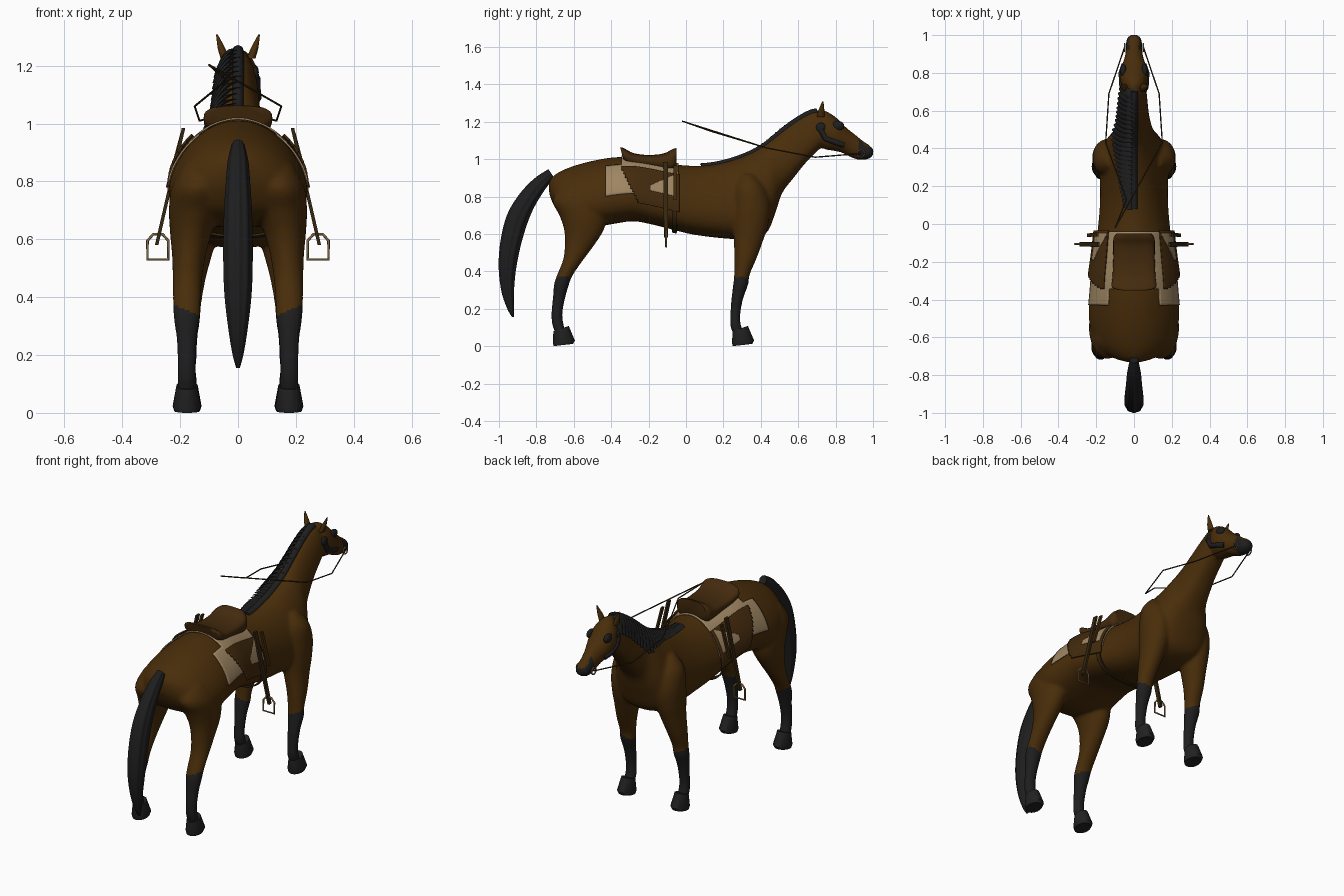
import bpy, bmesh
from math import sin, cos, pi, asin
from mathutils import Matrix, Vector

if "Cube" in bpy.data.objects:
    bpy.data.objects.remove(bpy.data.objects["Cube"])


def material(name, r, g, b):
    m = bpy.data.materials.new(name)
    m.use_nodes = True
    m.diffuse_color = (r, g, b, 1)
    bsdf = next(n for n in m.node_tree.nodes if n.type == 'BSDF_PRINCIPLED')
    bsdf.inputs["Base Color"].default_value = (r, g, b, 1)
    bsdf.inputs["Roughness"].default_value = 0.8
    return m


COAT = material("bay coat", .066, .026, .003)
BLACK = material("black hair", .013, .013, .014)
HOOF = material("dark hoof", .016, .015, .015)
SADDLE = material("saddle leather", .056, .023, .004)
STRAP = material("strap leather", .036, .019, .005)
PAD = material("tan pad", .35, .24, .125)
METAL = material("brass metal", .23, .14, .055)


def finish(bm, name, mat):
    bmesh.ops.recalc_face_normals(bm, faces=bm.faces)
    me = bpy.data.meshes.new(name)
    bm.to_mesh(me)
    bm.free()
    me.materials.append(mat)
    me.shade_smooth()
    me.set_sharp_from_angle(angle=0.8)
    ob = bpy.data.objects.new(name, me)
    bpy.context.collection.objects.link(ob)
    return ob


def spline(pts, n):
    out = []
    for i in range(len(pts) - 1):
        a, b, c, d = (pts[min(max(i + k, 0), len(pts) - 1)] for k in (-1, 0, 1, 2))
        for k in range(n):
            t = k / n
            out.append(tuple(q + .5 * t * (r - p + t * (2*p - 5*q + 4*r - s + t * (3*q - p - 3*r + s)))
                             for p, q, r, s in zip(a, b, c, d)))
    return out + [pts[-1]]


def power_of(f, p):
    return abs(f) ** p * (1 if f > 0 else -1)


def loft(name, stations, mat, segs=24, steps=4, ridge=0, power=1, egg=0):
    """Each station: y and z of two opposite points, half width, optional x."""
    stations = [s if len(s) == 6 else (*s, 0) for s in stations]
    bm = bmesh.new()
    rings = []
    for y1, z1, y2, z2, w, x in spline(stations, steps):
        ring = []
        for i in range(segs):
            a = 2 * pi * i / segs
            r = 1 + ridge * cos(9 * a)
            c, s = r * power_of(cos(a), power), r * power_of(sin(a), power)
            c -= egg * s * s
            ring.append(bm.verts.new((x + w * s, (y1 + y2 + c * (y1 - y2)) / 2,
                                      (z1 + z2 + c * (z1 - z2)) / 2)))
        rings.append(ring)
    for p, q in zip(rings, rings[1:]):
        for i in range(segs):
            j = (i + 1) % segs
            bm.faces.new((p[i], p[j], q[j], q[i]))
    bm.faces.new(rings[0])
    bm.faces.new(rings[-1])
    return finish(bm, name, mat)


def tube(name, pts, r, mat, closed=False):
    cu = bpy.data.curves.new(name, 'CURVE')
    cu.dimensions = '3D'
    cu.bevel_depth, cu.bevel_resolution, cu.use_fill_caps = r, 2, True
    sp = cu.splines.new('POLY')
    sp.points.add(len(pts) - 1)
    for p, co in zip(sp.points, pts):
        p.co = (*co, 1)
    sp.use_cyclic_u = closed
    cu.materials.append(mat)
    ob = bpy.data.objects.new(name, cu)
    bpy.context.collection.objects.link(ob)
    bpy.ops.object.select_all(action='DESELECT')
    ob.select_set(True)
    bpy.context.view_layer.objects.active = ob
    bpy.ops.object.convert(target='MESH')


def blob(name, loc, size, mat):
    bm = bmesh.new()
    bmesh.ops.create_uvsphere(bm, u_segments=16, v_segments=10, radius=1,
                              matrix=Matrix.Translation(loc) @ Matrix.Diagonal((*size, 1)))
    finish(bm, name, mat)


def plank(name, outline, side, x0, slope, thick, mat):
    """Flat panel drawn in y and z, leaning outward toward the bottom."""
    bm = bmesh.new()
    a, b = ([bm.verts.new((side * (x0 + d - slope * (z - .76)), y, z)) for y, z in outline]
            for d in (0, thick))
    bm.faces.new(a)
    bm.faces.new(b)
    for i in range(len(a)):
        j = (i + 1) % len(a)
        bm.faces.new((a[i], a[j], b[j], b[i]))
    finish(bm, name, mat)


# Trunk and neck, rump to poll; egg-shaped section, widest below the middle
EGG = .3
TRUNK = [(-.735, .87, -.73, .81, .03), (-.715, .905, -.705, .75, .11), (-.66, .94, -.66, .69, .185),
         (-.58, .97, -.58, .655, .225), (-.48, .995, -.48, .64, .24), (-.38, 1.01, -.38, .655, .233),
         (-.28, 1.01, -.28, .668, .224), (-.18, .995, -.18, .65, .21), (-.08, .975, -.08, .625, .198),
         (.02, .965, .02, .6, .187), (.12, .968, .12, .585, .18), (.21, .985, .22, .575, .18),
         (.29, 1.01, .33, .57, .184), (.36, 1.04, .43, .605, .168), (.42, 1.075, .48, .72, .136),
         (.47, 1.115, .515, .82, .102), (.53, 1.165, .58, .905, .083), (.6, 1.215, .64, .98, .074),
         (.67, 1.253, .72, 1.06, .066), (.72, 1.26, .77, 1.1, .05)]
DENSE = spline(TRUNK, 6)


def surf(y, a, off):
    """Point on the trunk at crest position y and angle a from the top."""
    for p, q in zip(DENSE, DENSE[1:]):
        if q[0] >= y:
            break
    t = (y - p[0]) / (q[0] - p[0])
    y1, z1, y2, z2, w = (m + t * (n - m) for m, n in zip(p, q))
    u = Vector((0, y1 - y2, z1 - z2)) / 2
    mid = Vector((0, y1 + y2, z1 + z2)) / 2
    c = cos(a) - EGG * sin(a) ** 2
    return mid + u.normalized() * (u.length + off) * c + Vector(((w + off) * sin(a), 0, 0))


def shell(name, y0, y1, a0, a1, off, thick, mat, keep=lambda c: True):
    """Sheet that follows the trunk, trimmed by a rule on face centres."""
    bm = bmesh.new()
    ny, na = 32, 48
    g = [[bm.verts.new(surf(y0 + (y1 - y0) * i / ny, a0 + (a1 - a0) * j / na, off))
          for j in range(na + 1)] for i in range(ny + 1)]
    for i in range(ny):
        for j in range(na):
            f = bm.faces.new((g[i][j], g[i + 1][j], g[i + 1][j + 1], g[i][j + 1]))
            if not keep(f.calc_center_median()):
                bm.faces.remove(f)
    bmesh.ops.delete(bm, geom=[v for v in bm.verts if not v.link_faces], context='VERTS')
    ob = finish(bm, name, mat)
    mod = ob.modifiers.new("thickness", 'SOLIDIFY')
    mod.thickness, mod.offset = thick, 0


# Body: trunk, head and four legs fused into one skin
HEAD = [(.70, 1.25, .70, 1.14, .03), (.74, 1.26, .73, 1.06, .066), (.8, 1.225, .785, 1.045, .076),
        (.85, 1.175, .83, 1.035, .064), (.9, 1.135, .87, 1.015, .049), (.95, 1.095, .905, 1, .043),
        (.98, 1.075, .94, .995, .043), (1, 1.055, .975, 1, .034), (1.004, 1.045, .998, 1.015, .016)]
HIND = [(.86, -.66, -.52, .13, .06), (.78, -.715, -.43, .14, .09), (.7, -.678, -.42, .15, .089),
        (.62, -.652, -.44, .163, .072), (.54, -.648, -.49, .17, .058), (.46, -.658, -.55, .175, .051),
        (.38, -.69, -.605, .177, .048), (.33, -.706, -.625, .177, .046), (.26, -.712, -.645, .177, .036),
        (.18, -.72, -.66, .177, .032), (.12, -.717, -.655, .177, .032), (.07, -.70, -.64, .177, .032)]
FORE = [(.92, .3, .36, .12, .03), (.85, .26, .42, .13, .078), (.75, .25, .45, .138, .083),
        (.65, .25, .44, .142, .078), (.57, .255, .415, .15, .067), (.47, .258, .378, .165, .055),
        (.38, .257, .34, .172, .046), (.33, .252, .333, .175, .045), (.25, .242, .305, .175, .035),
        (.16, .236, .29, .175, .031), (.11, .236, .295, .175, .032), (.07, .25, .31, .175, .032)]
parts = [loft("body", TRUNK, COAT, 48, egg=EGG), loft("head", HEAD, COAT, 32)]
for side, n in ((1, "left"), (-1, "right")):
    for leg in (HIND, FORE):
        parts.append(loft("leg", [(b, z, f, z, w, side * x) for z, b, f, x, w in leg], COAT))
    loft(f"{n}_ear", [(.742, 1.225, .7, 1.225, .015, side * .045),
                      (.74, 1.26, .708, 1.26, .013, side * .057),
                      (.735, 1.308, .728, 1.308, .003, side * .073)], COAT, 16)
bpy.ops.object.select_all(action='DESELECT')
for p in parts:
    p.select_set(True)
body = parts[0]
bpy.context.view_layer.objects.active = body
bpy.ops.object.join()
mod = body.modifiers.new("fuse", 'REMESH')
mod.mode, mod.voxel_size = 'VOXEL', .009
mod = body.modifiers.new("soften", 'SMOOTH')
mod.factor, mod.iterations = .5, 8
bpy.ops.object.convert(target='MESH')
me = body.data
me.materials.clear()
me.materials.append(COAT)
me.materials.append(BLACK)
# Black stockings slanting up to the outside, black muzzle below the bridge of the nose
for f in me.polygons:
    x, y, z = f.center
    f.material_index = int(z < .355 + .4 * (abs(x) - .177) or (y > .925 and f.normal.z < .6))
me.shade_smooth()

# Tail and mane
loft("tail", [(-.735, .945, -.705, .9, .022), (-.81, .895, -.755, .835, .035), (-.89, .81, -.81, .745, .042),
              (-.955, .7, -.85, .65, .048), (-.99, .56, -.885, .53, .05), (-1, .42, -.91, .4, .046),
              (-.985, .29, -.92, .28, .032), (-.955, .2, -.92, .2, .018), (-.93, .155, -.92, .155, .006)],
     BLACK, 72, 5, ridge=.04)
tube("mane_crest", [surf(.08 + .62 * i / 24, 0, -.007) for i in range(25)], .02, BLACK)
for i in range(26):
    y = .1 + .59 * i / 25
    reach = .05 + .05 * min(1, i / 13)
    width = surf(y, pi / 2, 0).x
    tip = min(1.25, asin(min(1, reach / width)))
    lock = []
    for k in range(5):
        c = surf(y, -tip * k / 4, .003 + .0035 * k)
        d = (.022, .026, .026, .022, .008)[k]
        lock.append((c.y + d, c.z, c.y - d, c.z, .014 - .002 * k, c.x))
    loft("mane_lock", lock, BLACK, 10, 2)

# Saddle seat, pad and girth
loft("saddle_seat", [(-.352, 1.062, -.338, 1.01, .09), (-.335, 1.06, -.328, .985, .118),
                     (-.28, 1.032, -.28, .965, .114), (-.2, 1.022, -.2, .955, .11),
                     (-.12, 1.03, -.12, .94, .11), (-.075, 1.052, -.07, .935, .108),
                     (-.05, 1.06, -.05, .96, .09)], SADDLE, 32, 4, power=.7)
shell("saddle_pad", -.43, -.04, -1.41, 1.41, .005, .006, PAD,
      lambda c: c.y > -.345 or abs(c.x) > .13)
shell("girth", -.075, -.05, .9, 2 * pi - .9, .012, .008, STRAP)

for side, n in ((1, "left"), (-1, "right")):
    # Hoof on each leg
    for end, back, xc in (("hind", -.712, .177), ("fore", .246, .175)):
        loft(f"{n}_{end}_hoof", [(back + .004, 0, back + .108, .012, .043, side * xc),
                                 (back, .018, back + .118, .03, .049, side * xc),
                                 (back + .003, .08, back + .085, .108, .036, side * xc)], HOOF, 24, 1)
    # Flap with pad patch, knee roll, stirrup leather and stirrup
    shell(f"{n}_flap", -.345, -.035, side * .7, side * 1.65, .018, .008, SADDLE,
          lambda c: c.y > -.345 + .5 * max(0, .95 - c.z))
    shell(f"{n}_flap_patch", -.19, -.05, side * .72, side * 1.26, .023, .003, PAD,
          lambda c: c.z < .945 + .45 * c.y)
    plank(f"{n}_knee_roll", [(-.066, .965), (-.046, .965), (-.05, .78), (-.068, .78)],
          side, .243, .27, .012, SADDLE)
    plank(f"{n}_stirrup_leather", [(-.122, .985), (-.095, .985), (-.095, .58), (-.118, .58)],
          side, .234, .23, .012, STRAP)
    tube(f"{n}_stirrup", [(side * (.277 + x), -.106, z) for x, z in
                          ((-.036, .53), (-.036, .595), (-.016, .618), (.016, .618), (.036, .595), (.036, .53))],
         .005, METAL, True)
    # Eye, cheek markings, bit ring and rein
    blob(f"{n}_eye", (side * .056, .812, 1.178), (.016, .034, .026), BLACK)
    blob(f"{n}_cheek_mark", (side * .06, .722, 1.168), (.012, .027, .027), BLACK)
    tube(f"{n}_cheek_strap", [(side * .062, .72, 1.16), (side * .064, .745, 1.11), (side * .067, .8, 1.09),
                              (side * .052, .845, 1.075)], .015, BLACK)
    tube(f"{n}_bit_ring", [(side * .05, .935 + .02 * cos(pi * k / 8), 1.03 + .02 * sin(pi * k / 8))
                           for k in range(16)], .004, METAL, True)
    joint = [(-.04, .13, 1.15)] if side < 0 else []
    tube(f"{n}_rein", [(side * .05, .935, 1.03), (side * .133, .69, 1.01), (side * .15, .43, 1.06),
                       *joint, (-.1, -.02, 1.203)], .0035, STRAP)
